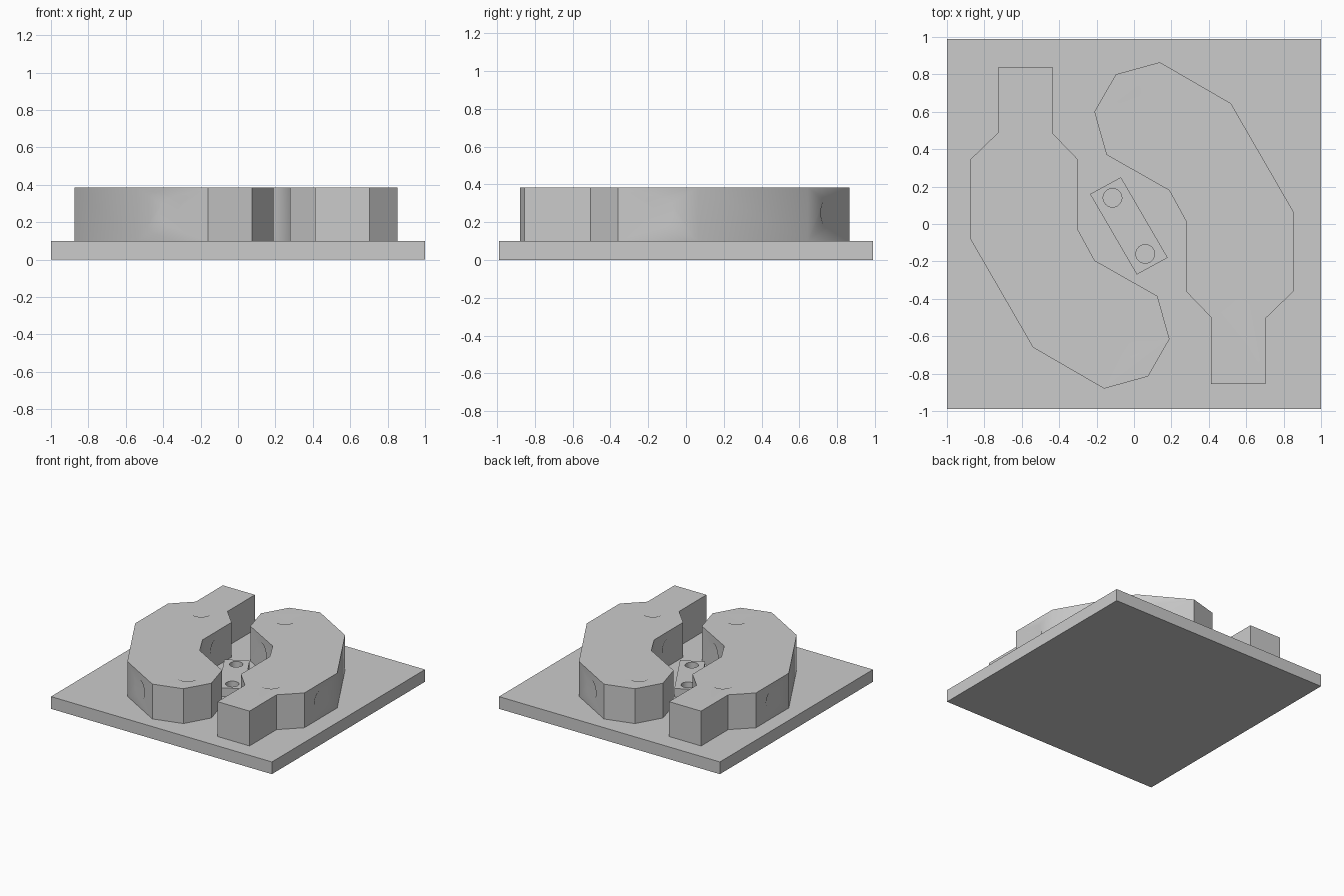
import bpy, bmesh, math
from mathutils import Matrix, Vector

cube = bpy.data.objects.get("Cube")
if cube:
    bpy.data.objects.remove(cube, do_unlink=True)

grey = bpy.data.materials.new("plain_grey")
grey.use_nodes = True
grey.diffuse_color = (0.6, 0.6, 0.6, 1)
grey.node_tree.nodes["Principled BSDF"].inputs["Base Color"].default_value = (0.6, 0.6, 0.6, 1)

PLATE_TOP, BLOCK_TOP, BAR_TOP = 0.1, 0.385, 0.17


def add_object(name, bm):
    bmesh.ops.recalc_face_normals(bm, faces=bm.faces)
    mesh = bpy.data.meshes.new(name)
    bm.to_mesh(mesh)
    bm.free()
    mesh.materials.append(grey)
    obj = bpy.data.objects.new(name, mesh)
    bpy.context.collection.objects.link(obj)
    return obj


def extrude_outline(name, outline, bottom, top):
    bm = bmesh.new()
    face = bm.faces.new([bm.verts.new((x, y, bottom)) for x, y in outline])
    new = bmesh.ops.extrude_face_region(bm, geom=[face])["geom"]
    verts = [v for v in new if isinstance(v, bmesh.types.BMVert)]
    bmesh.ops.translate(bm, verts=verts, vec=(0, 0, top - bottom))
    return add_object(name, bm)


def cone(bm, point, normal, radius=0.082, depth=0.045):
    """Cone whose tip lies below the surface point and opens along the normal."""
    normal = Vector(normal).normalized()
    grow = 1.2
    turn = normal.to_track_quat("Z", "Y").to_matrix().to_4x4()
    centre = Vector(point) + normal * depth * (grow / 2 - 1)
    bmesh.ops.create_cone(bm, cap_ends=True, segments=32, radius1=0, radius2=radius * grow,
                          depth=depth * grow, matrix=Matrix.Translation(centre) @ turn)


def cut(obj, cutter):
    mod = obj.modifiers.new("cut", "BOOLEAN")
    mod.operation, mod.solver, mod.object = "DIFFERENCE", "EXACT", cutter
    graph = bpy.context.evaluated_depsgraph_get()
    mesh = bpy.data.meshes.new_from_object(obj.evaluated_get(graph))
    obj.modifiers.clear()
    obj.data = mesh
    bpy.data.objects.remove(cutter, do_unlink=True)


def smooth(obj, degrees):
    obj.data.shade_smooth()
    obj.data.set_sharp_from_angle(angle=math.radians(degrees))
    obj.modifiers.new("even_shading", "WEIGHTED_NORMAL").keep_sharp = True


# Base plate
extrude_outline("base_plate", [(-1, -0.99), (1, -0.99), (1, 0.99), (-1, 0.99)], 0, PLATE_TOP)

# Curved block with a straight stub
outline = [(-0.725, 0.84), (-0.435, 0.84), (-0.435, 0.485), (-0.3, 0.345), (-0.3, -0.03),
           (-0.21, -0.195), (0.125, -0.385), (0.19, -0.615), (0.075, -0.815), (-0.16, -0.88),
           (-0.54, -0.66), (-0.875, -0.08), (-0.875, 0.345), (-0.725, 0.49)]
left_block = extrude_outline("curved_block_left", outline, PLATE_TOP, BLOCK_TOP)

# Conical dimples on the top and in the middle of four side walls
dimples = bmesh.new()
for x, y in [(-0.585, 0.36), (-0.02, -0.625)]:
    cone(dimples, (x, y, BLOCK_TOP), (0, 0, 1))
for i in (3, 5, 9, 11):
    a, b = Vector(outline[i]), Vector(outline[i + 1])
    mid, along = (a + b) / 2, b - a
    cone(dimples, (mid.x, mid.y, 0.25), (-along.y, along.x, 0))
cut(left_block, add_object("dimple_cutter", dimples))
smooth(left_block, 35)

# Matching block, turned half way round
right_block = left_block.copy()
right_block.name = "curved_block_right"
right_block.location = (-0.022, -0.015, 0)
right_block.rotation_euler.z = math.pi
bpy.context.collection.objects.link(right_block)

# Slanted centre bar with two round holes
bar = extrude_outline("centre_bar", [(-0.235, 0.16), (-0.07, 0.25), (0.18, -0.18), (0.015, -0.27)],
                      PLATE_TOP, BAR_TOP)
holes = bmesh.new()
for x, y in [(-0.115, 0.14), (0.06, -0.16)]:
    bmesh.ops.create_cone(holes, cap_ends=True, segments=32, radius1=0.05, radius2=0.05, depth=0.3,
                          matrix=Matrix.Translation((x, y, BAR_TOP)))
cut(bar, add_object("hole_cutter", holes))
smooth(bar, 35)
